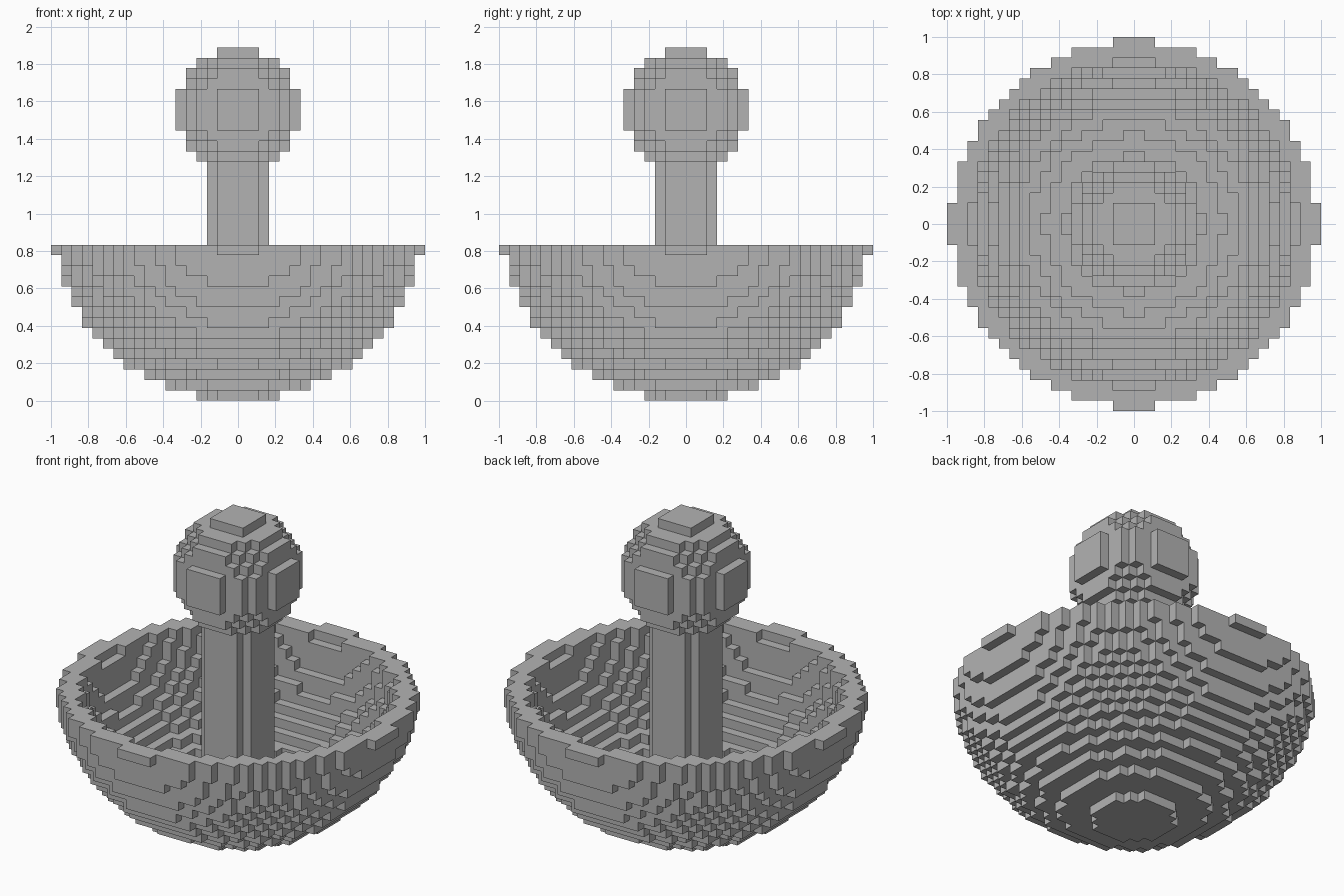
import bpy
import bmesh
from mathutils import Vector

cube = bpy.data.objects.get("Cube")
if cube:
    bpy.data.objects.remove(cube, do_unlink=True)

H = 1 / 18  # edge length of one block

grey = bpy.data.materials.new("plain grey")
grey.use_nodes = True
grey.diffuse_color = (0.45, 0.45, 0.45, 1)
grey.node_tree.nodes["Principled BSDF"].inputs["Base Color"].default_value = grey.diffuse_color


def block_object(name, inside, reach, layers):
    """Skin all blocks whose centre passes the inside(r2, z) rule."""
    span = range(-reach, reach)
    cells = {(i, j, k) for i in span for j in span for k in layers
             if inside((i + 0.5) ** 2 + (j + 0.5) ** 2, k + 0.5)}
    bm = bmesh.new()
    corners = {}

    def corner(p):
        key = tuple(round(c) for c in p)
        if key not in corners:
            corners[key] = bm.verts.new(Vector(key) * H)
        return corners[key]

    for cell in cells:
        centre = Vector(cell) + Vector((0.5, 0.5, 0.5))
        for axis in range(3):
            for sign in (-1, 1):
                step = [0, 0, 0]
                step[axis] = sign
                if tuple(c + s for c, s in zip(cell, step)) in cells:
                    continue
                n = Vector(step) / 2
                u = Vector((0, 0, 0))
                u[(axis + 1) % 3] = 0.5
                v = n.cross(u) * 2
                ring = (-u - v, u - v, u + v, v - u)
                bm.faces.new([corner(centre + n + d) for d in ring])
    mesh = bpy.data.meshes.new(name)
    bm.to_mesh(mesh)
    bm.free()
    mesh.materials.append(grey)
    obj = bpy.data.objects.new(name, mesh)
    bpy.context.collection.objects.link(obj)
    return obj


# Bowl: lower part of a squashed ball with a smaller one hollowed out
def bowl_rule(r2, z):
    drop = (16.5 - z) ** 2
    return r2 + 1.166 * drop < 313.4 and r2 + 1.205 * drop > 247.4


block_object("bowl", bowl_rule, 18, range(15))

# Round column rising from the bowl floor
block_object("column", lambda r2, z: r2 < 9, 3, range(2, 23))

# Ball on top of the column
block_object("ball", lambda r2, z: r2 + (z - 28) ** 2 < 36, 6, range(23, 34))
